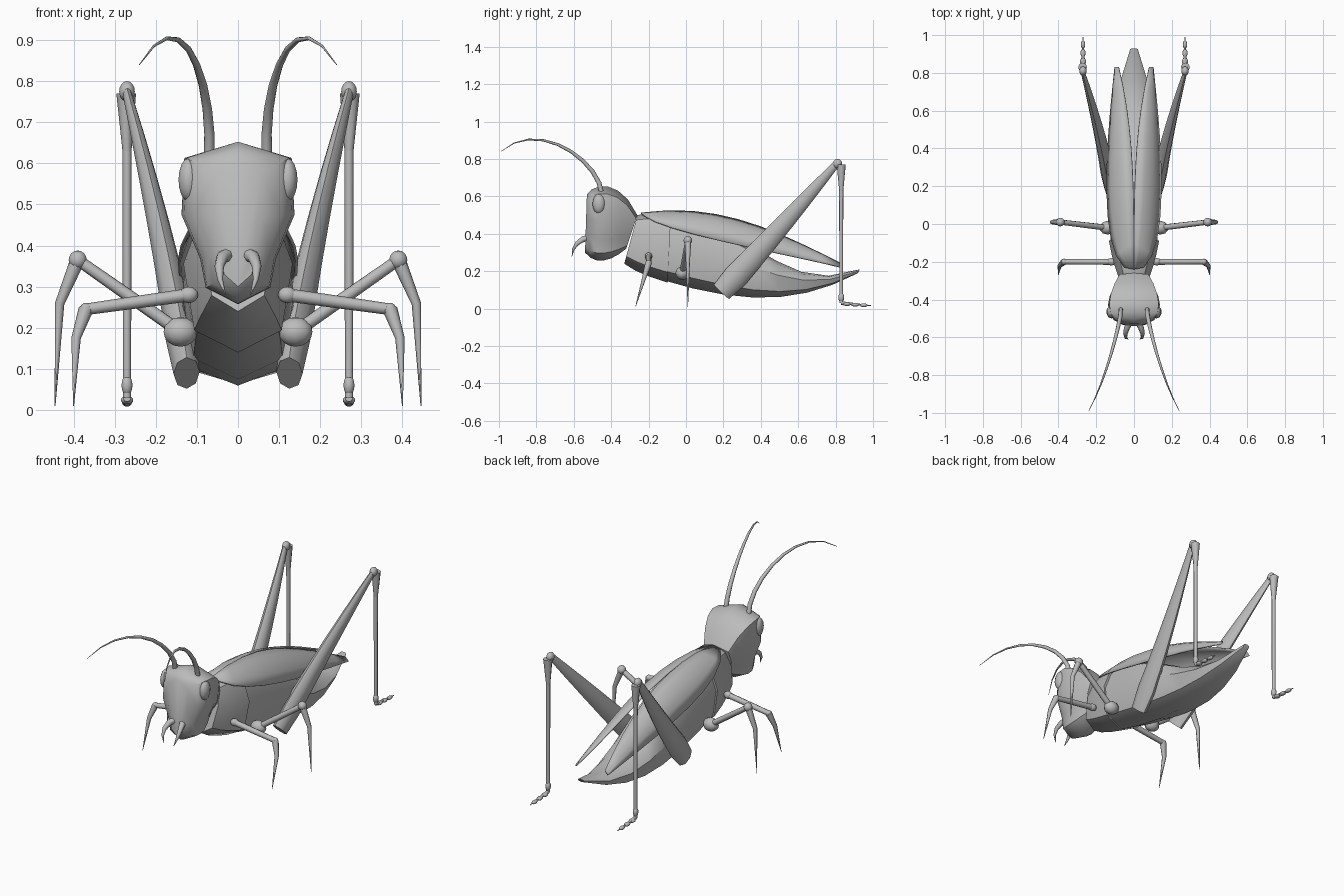
import bpy, bmesh, math
from mathutils import Vector, Matrix
from mathutils.geometry import interpolate_bezier

default_cube = bpy.data.objects.get("Cube")
if default_cube:
    bpy.data.objects.remove(default_cube, do_unlink=True)

shade = (.5, .5, .5, 1)
grey = bpy.data.materials.new("plain grey")
grey.use_nodes = True
grey.diffuse_color = shade
grey.node_tree.nodes["Principled BSDF"].inputs["Base Color"].default_value = shade


def finish(name, bm, angle=40, thickness=0):
    """Turn a left-half mesh into a mirrored, smooth-shaded object."""
    bmesh.ops.recalc_face_normals(bm, faces=bm.faces)
    mesh = bpy.data.meshes.new(name)
    bm.to_mesh(mesh)
    bm.free()
    mesh.materials.append(grey)
    part = bpy.data.objects.new(name, mesh)
    bpy.context.collection.objects.link(part)
    bpy.ops.object.select_all(action='DESELECT')
    part.select_set(True)
    bpy.context.view_layer.objects.active = part
    bpy.ops.object.shade_smooth_by_angle(angle=math.radians(angle))
    if thickness:
        solidify = part.modifiers.new("Thickness", 'SOLIDIFY')
        solidify.thickness = thickness
        solidify.offset = 0
    mirror = part.modifiers.new("Mirror", 'MIRROR')
    mirror.merge_threshold = .0005


def skin(bm, rings, closed, capped):
    """Bridge equal-length rings of points with quads."""
    rows = [[bm.verts.new(point) for point in ring] for ring in rings]
    count = len(rows[0])
    for near, far in zip(rows, rows[1:]):
        for i in range(count if closed else count - 1):
            j = (i + 1) % count
            bm.faces.new((near[i], near[j], far[j], far[i]))
    if capped:
        bm.faces.new(rows[0])
        bm.faces.new(rows[-1])


def curve(start, start_handle, end_handle, end, steps=8):
    points = [Vector(p) for p in (start, start_handle, end_handle, end)]
    return interpolate_bezier(*points, steps)


def body_part(name, ridge, keel, profile):
    """Loft half sections between two curves; the ridge's x is the half width."""
    rings = []
    for top, bottom in zip(ridge, keel):
        ring = []
        for across, down in profile:
            point = top.lerp(bottom, down)
            point.x = top.x * across
            ring.append(point)
        rings.append(ring)
    bm = bmesh.new()
    skin(bm, rings, False, True)
    finish(name, bm)


def tube(bm, path, start, end, squash=1, cap=1, sides=8):
    """Sweep a ring that tapers late; squash widens it in the bend plane."""
    points = [Vector(p) for p in path]
    last = len(points) - 1
    rings = []
    for i, point in enumerate(points):
        along = (points[min(i + 1, last)] - points[max(i - 1, 0)]).normalized()
        side = along.orthogonal() if abs(along.x) > .9 else Vector((1, 0, 0))
        side = (side - along * side.dot(along)).normalized()
        other = along.cross(side) * squash
        radius = start + (end - start) * (i / last) ** 1.4
        if i == 0:
            radius *= cap
        turns = [math.tau * k / sides for k in range(sides)]
        rings.append([point + (side * math.cos(a) + other * math.sin(a)) * radius
                      for a in turns])
    skin(bm, rings, True, True)


def blob(bm, centre, size):
    place = Matrix.LocRotScale(Vector(centre), None, Vector(size))
    bmesh.ops.create_uvsphere(bm, u_segments=10, v_segments=8, radius=1, matrix=place)


def single_tube(name, path, start, end, squash=1, cap=1):
    bm = bmesh.new()
    tube(bm, path, start, end, squash, cap)
    finish(name, bm, angle=50)


# Head, collar and upturned abdomen
body_profile = ((0, 0), (.7, .1), (1, .4), (.8, .85), (0, 1))
head_profile = ((0, 0), (.95, .1), (1, .45), (.67, .72), (.57, .9), (0, 1))

body_part("head",
          curve((.06, -.53, .61), (.18, -.5, .67), (.14, -.35, .7), (.08, -.26, .5), steps=7),
          curve((0, -.54, .3), (0, -.49, .23), (0, -.4, .25), (0, -.32, .32), steps=7),
          head_profile)
body_part("thorax",
          curve((.08, -.26, .5), (.1, -.2, .52), (.12, -.15, .51), (.133, -.08, .5), steps=4),
          curve((0, -.33, .24), (0, -.28, .2), (0, -.2, .17), (0, -.1, .14), steps=4),
          body_profile)
body_part("abdomen",
          curve((.12, -.14, .49), (.15, .35, .5), (.15, .5, .05), (.02, .93, .21)),
          curve((0, -.15, .16), (0, .3, .02), (0, .6, .02), (0, .92, .19)),
          body_profile)

# Folded wings: arched sheets between an inner and an outer edge
inner_edge = curve((0, -.24, .51), (0, .2, .57), (0, .5, .4), (.08, .83, .24), steps=10)
outer_edge = curve((.05, -.23, .5), (.2, -.1, .4), (.13, .55, .29), (.1, .83, .22), steps=10)
arch = Vector((.02, 0, .025))
wing_rows = []
for i, (inner, outer) in enumerate(zip(inner_edge, outer_edge)):
    swell = math.sin(math.pi * i / (len(inner_edge) - 1))
    wing_rows.append([inner.lerp(outer, s / 4) + arch * swell * math.sin(math.pi * s / 4)
                      for s in range(5)])
wings = bmesh.new()
skin(wings, wing_rows, False, False)
finish("wings", wings, thickness=.008)

# Eyes, antennae and mouth hooks
eyes = bmesh.new()
blob(eyes, (.12, -.465, .56), (.026, .035, .053))
finish("eyes", eyes, angle=60)

single_tube("antennae",
            curve((.07, -.45, .61), (.06, -.46, .79), (.13, -.79, 1.02), (.24, -.99, .84), steps=10),
            .013, .001)
single_tube("mouth_hooks",
            curve((.02, -.51, .38), (.05, -.57, .38), (.055, -.61, .33), (.03, -.61, .28), steps=5),
            .018, .001)

# Hind legs: thick thigh, knee, shin and beaded foot
single_tube("hind_thighs",
            curve((.125, .19, .09), (.15, .36, .27), (.21, .6, .54), (.27, .8, .77)),
            .04, .011, squash=1.75, cap=.8)
knee = (.27, .81, .775)
shin_top = (.272, .83, .77)
shin_neck = (.27, .83, .63)
ankle = (.27, .83, .03)
hind_shins = bmesh.new()
blob(hind_shins, knee, (.02, .025, .025))
tube(hind_shins, (shin_top, shin_neck), .024, .011)
tube(hind_shins, (shin_neck, ankle), .011, .01)
blob(hind_shins, (.27, .83, .06), (.014, .016, .025))
finish("hind_shins", hind_shins, angle=50)

hind_feet = bmesh.new()
tube(hind_feet, (ankle, (.27, .99, .016)), .01, .002)
for i in range(3):
    blob(hind_feet, (.27, .86 + i * .045, .024 - i * .003), (.016 - i * .002, .022, .01))
finish("hind_feet", hind_feet, angle=50)


# Walking legs: hip, rising thigh, bent knee and pointed shin
def walking_leg(name, hip, bend, toe, hip_size, knee_size):
    bm = bmesh.new()
    hip, bend, toe = Vector(hip), Vector(bend), Vector(toe)
    blob(bm, hip, (hip_size * 1.2, hip_size, hip_size))
    tube(bm, (hip, hip.lerp(bend, .5), bend), .016, .014)
    blob(bm, bend, (knee_size, knee_size, knee_size))
    shin = bend.lerp(toe, .3)
    shin.x = toe.x - (toe.x - bend.x) * .2
    tube(bm, (bend, shin, toe), .018, .001)
    finish(name, bm, angle=50)


walking_leg("middle_legs", (.14, -.02, .19), (.39, .01, .365), (.445, .01, .01), .036, .023)
walking_leg("front_legs", (.12, -.2, .28), (.37, -.2, .245), (.4, -.27, .01), .02, .016)
